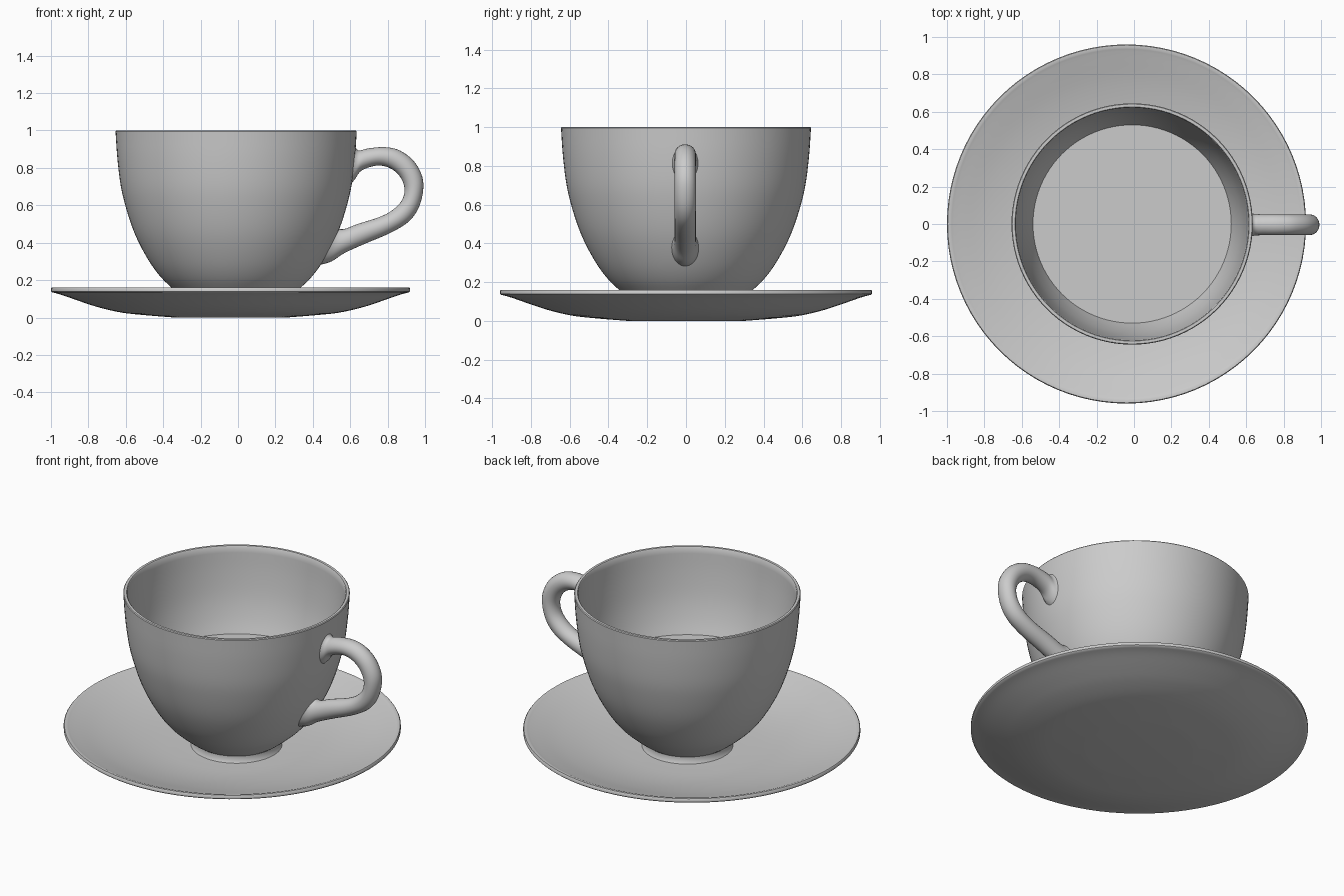
import bpy, bmesh, math
from mathutils import Vector

if "Cube" in bpy.data.objects:
    bpy.data.objects.remove(bpy.data.objects["Cube"])

mat = bpy.data.materials.new("pale_grey_china")
mat.diffuse_color = (0.6, 0.6, 0.6, 1)
mat.use_nodes = True
mat.node_tree.nodes["Principled BSDF"].inputs["Base Color"].default_value = mat.diffuse_color
SEG = 96


def spline(pts, steps):
    """Catmull-Rom curve through the points."""
    p = [Vector(q) for q in pts]
    p = [2 * p[0] - p[1]] + p + [2 * p[-1] - p[-2]]
    out = []
    for i in range(1, len(p) - 2):
        for s in range(steps):
            t = s / steps
            a, b, c, d = p[i - 1:i + 3]
            out.append(0.5 * (2 * b + (c - a) * t + (2 * a - 5 * b + 4 * c - d) * t * t
                              + (3 * b - a - 3 * c + d) * t ** 3))
    return out + [p[-2]]


def skin(name, rings, angle=40):
    """Join closed rings of points into a capped surface."""
    bm = bmesh.new()
    vr = [[bm.verts.new(c) for c in r] for r in rings]
    n = len(rings[0])
    for a, b in zip(vr, vr[1:]):
        for i in range(n):
            j = (i + 1) % n
            bm.faces.new((a[i], a[j], b[j], b[i]))
    bm.faces.new(vr[0])
    if len(vr) > 1:
        bm.faces.new(vr[-1])
        bmesh.ops.recalc_face_normals(bm, faces=bm.faces)
    me = bpy.data.meshes.new(name)
    bm.to_mesh(me)
    bm.free()
    me.materials.append(mat)
    ob = bpy.data.objects.new(name, me)
    bpy.context.collection.objects.link(ob)
    bpy.ops.object.select_all(action='DESELECT')
    ob.select_set(True)
    bpy.context.view_layer.objects.active = ob
    bpy.ops.object.shade_smooth_by_angle(angle=math.radians(angle))
    return ob


def lathe(name, profile, cx):
    """Revolve (radius, height) points about the upright axis at x = cx."""
    angs = [2 * math.pi * i / SEG for i in range(SEG)]
    return skin(name, [[(cx + r * math.cos(a), r * math.sin(a), z) for a in angs]
                       for r, z in profile])


# Saucer: underside, lip, dished top
under = spline([(0.30, 0.0), (0.45, 0.012), (0.58, 0.026), (0.70, 0.053),
                (0.80, 0.085), (0.90, 0.12), (0.955, 0.135)], 4)
top = spline([(0.935, 0.157), (0.88, 0.14), (0.75, 0.102), (0.60, 0.07),
              (0.45, 0.052), (0.28, 0.045)], 4)
lathe("saucer", [*under, (0.96, 0.14), (0.96, 0.155), (0.956, 0.16), (0.942, 0.16), *top], -0.04)

# Cup: foot, outer wall, rim, inner wall
outer = spline([(0.25, 0.085), (0.285, 0.11), (0.345, 0.16), (0.40, 0.213), (0.455, 0.285),
                (0.51, 0.38), (0.553, 0.476), (0.59, 0.59), (0.617, 0.705),
                (0.635, 0.85), (0.645, 0.995)], 4)
inner = spline([(0.622, 0.995), (0.611, 0.85), (0.592, 0.705), (0.565, 0.59),
                (0.53, 0.49), (0.48, 0.38), (0.35, 0.21), (0.22, 0.14)], 4)
lathe("cup", [(0.262, 0.042), (0.25, 0.06), *outer, (0.641, 1.0), (0.626, 1.0), *inner], -0.01)

# Drink surface
skin("drink_surface", [[(-0.01 + 0.532 * math.cos(2 * math.pi * i / SEG),
                         0.532 * math.sin(2 * math.pi * i / SEG), 0.49) for i in range(SEG)]])

# Handle: each section is outer x, z, inner x, z and half-width in y
sections = [
    (0.615, 0.925, 0.588, 0.70, 0.075), (0.645, 0.893, 0.622, 0.735, 0.06),
    (0.69, 0.903, 0.66, 0.785, 0.056), (0.78, 0.911, 0.74, 0.812, 0.055),
    (0.865, 0.893, 0.81, 0.80, 0.055), (0.945, 0.83, 0.865, 0.755, 0.055),
    (0.99, 0.73, 0.89, 0.69, 0.055), (0.975, 0.61, 0.875, 0.625, 0.055),
    (0.92, 0.52, 0.82, 0.57, 0.055), (0.82, 0.455, 0.75, 0.535, 0.055),
    (0.68, 0.395, 0.64, 0.50, 0.055), (0.57, 0.345, 0.575, 0.475, 0.056),
    (0.50, 0.30, 0.545, 0.473, 0.062), (0.435, 0.28, 0.525, 0.48, 0.075)]
rings = []
for ox, oz, ix, iz, w in spline(sections, 5):
    ring = []
    for k in range(24):
        a = 2 * math.pi * k / 24
        f = 0.5 + 0.5 * math.cos(a)
        ring.append((ix + (ox - ix) * f, -0.004 + w * math.sin(a), iz + (oz - iz) * f))
    rings.append(ring)
skin("handle", rings, 60)
